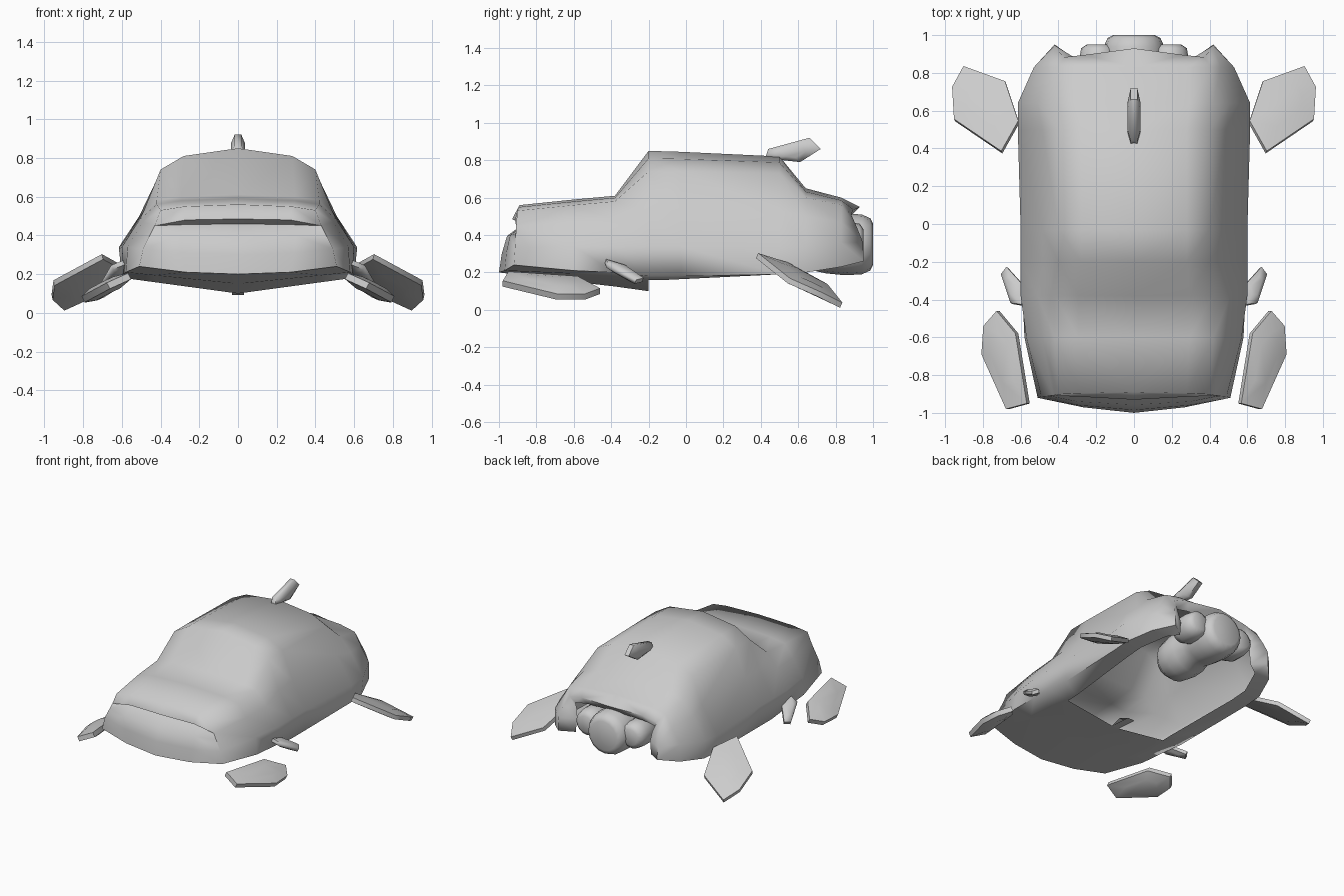
import bpy, bmesh, math
from mathutils import Vector as V

if "Cube" in bpy.data.objects:
    bpy.data.objects.remove(bpy.data.objects["Cube"])


def finish(name, bm, angle, mirror=False):
    bmesh.ops.remove_doubles(bm, verts=bm.verts, dist=0.0005)
    bmesh.ops.recalc_face_normals(bm, faces=bm.faces)
    me = bpy.data.meshes.new(name)
    bm.to_mesh(me)
    bm.free()
    ob = bpy.data.objects.new(name, me)
    bpy.context.collection.objects.link(ob)
    bpy.ops.object.select_all(action='DESELECT')
    ob.select_set(True)
    bpy.context.view_layer.objects.active = ob
    bpy.ops.object.shade_smooth_by_angle(angle=math.radians(angle))
    if mirror:
        m = ob.modifiers.new("mirror", 'MIRROR')
        m.use_clip = True
    return ob


def skin(bm, rows):
    """Quads between successive rows of points."""
    for a, b in zip(rows, rows[1:]):
        for i in range(len(a) - 1):
            quad = []
            for p in (a[i], a[i + 1], b[i + 1], b[i]):
                if all((V(p) - V(q)).length > 0.001 for q in quad):
                    quad.append(p)
            if len(quad) > 2:
                bm.faces.new([bm.verts.new(p) for p in quad])


def section(y_top, y_low, z_top, shoulder, belt, side, sill, notch=0):
    """Half cross-section from the centre line down to the sill."""
    quarter = (shoulder[0] * 0.7, z_top - (z_top - shoulder[1]) * 0.36)
    pts = [(0, z_top), quarter, shoulder, belt, side, sill]
    dip = (0, .7, 1, .5, 0, 0)
    return [(x, y_top + (y_low - y_top) * i / 5 - notch * dip[i], z)
            for i, (x, z) in enumerate(pts)]


# Hull stations: nose, hood, windshield, roof, rear window, deck, tail lip
hull = [
    section(-.89, -.92, .56, (.40, .53), (.43, .45), (.49, .33), (.51, .24)),
    section(-.60, -.60, .59, (.42, .56), (.49, .47), (.57, .34), (.58, .21)),
    section(-.38, -.38, .61, (.42, .58), (.51, .48), (.60, .34), (.59, .20)),
    section(-.20, -.20, .85, (.40, .74), (.485, .53), (.60, .34), (.59, .18)),
    section(-.03, -.03, .845, (.40, .74), (.485, .53), (.60, .34), (.59, .18)),
    section(.50, .50, .82, (.40, .73), (.485, .53), (.615, .33), (.60, .19)),
    section(.64, .64, .65, (.42, .60), (.51, .50), (.615, .34), (.60, .20)),
    section(.83, .83, .60, (.41, .56), (.46, .47), (.53, .36), (.53, .23)),
    section(.93, .95, .55, (.37, .51), (.40, .44), (.42, .36), (.42, .26), .055),
    section(.87, .88, .49, (.34, .46), (.32, .42), (.31, .35), (.32, .25), .02),
]
bm = bmesh.new()
skin(bm, hull)

# Nose with the mouth slot
s = hull[0]
chin = [(0, -1, .20), (.27, -.97, .21), s[5]]
nose = [
    s[:3],
    [(0, -.93, .485), (.27, -.915, .48), s[3]],
    [(0, -.87, .46), (.30, -.86, .455), s[3]],
    [(0, -.957, .395), (.30, -.94, .40), V(s[3]).lerp(V(s[4]), .35)],
    [(0, -.985, .30), (.29, -.96, .31), s[4]],
    chin,
]
skin(bm, nose)

# V-shaped front floor, then rolled-under sills beside the open rear
floor = [chin]
for st, zk in zip(hull[1:4], (.15, .125, .10)):
    e = st[5]
    floor.append([(0, e[1], zk), (.43, e[1], zk + (e[2] - zk) * .73), e])
skin(bm, floor)
sills = [floor[-1][1:], [(.43, -.11, .16), hull[4][5]]]
sills += [[(st[5][0] - w, st[5][1], st[5][2]), st[5]]
          for st, w in zip(hull[5:8], (.13, .13, .13))]
sills.append([hull[9][5], hull[8][5]])
skin(bm, sills)
finish("hull", bm, 80, True)

# Small keel tab behind the front floor
bm = bmesh.new()
skin(bm, [[(x, y, z) for x in (-.03, .03)]
          for y, z in ((-.21, .105), (-.03, .093), (-.12, .13), (-.21, .105))])
finish("keel_tab", bm, 30)


# Engine pods: lobed bodies turned about the y axis
def pod(name, x, z, profile, mirror=False, n=16):
    bm = bmesh.new()
    rows = []
    for y, r in profile:
        rows.append([(x + r * math.cos(2 * math.pi * (k % n) / n), y,
                      z + r * math.sin(2 * math.pi * (k % n) / n)) for k in range(n + 1)])
    for ring in (rows[0], rows[-1]):
        bm.faces.new([bm.verts.new(p) for p in ring[:-1]])
    skin(bm, rows)
    ob = finish(name, bm, 55)
    if mirror:
        ob.modifiers.new("mirror", 'MIRROR')


pod("main_engine", 0, .35, [(.34, .03), (.36, .09), (.43, .15), (.52, .165), (.61, .16),
                            (.68, .14), (.75, .155), (.85, .165), (.94, .16),
                            (.985, .14), (1.0, .11)])
pod("side_engine", .19, .37, [(.70, .03), (.73, .07), (.79, .10), (.87, .10),
                              (.93, .09), (.95, .06)], True)


# Fins: plates with slightly domed faces
def fin(name, outline, t, mirror=True):
    pts = [V(p) for p in outline]
    c = sum(pts, V()) / len(pts)
    n = V()
    for a, b in zip(pts, pts[1:] + pts[:1]):
        n += (a - c).cross(b - c)
    n.normalize()
    bm = bmesh.new()
    rings = []
    for f, h in ((.5, -1), (1, -.5), (1, .5), (.5, 1)):
        ring = [c + (p - c) * f + n * h * t for p in pts]
        rings.append(ring + ring[:1])
    skin(bm, rings)
    for ring in (rings[0], rings[-1]):
        bm.faces.new([bm.verts.new(p) for p in ring[:-1]])
    ob = finish(name, bm, 60)
    if mirror:
        ob.modifiers.new("mirror", 'MIRROR')


fin("rear_fin", [(.70, .38, .29), (.95, .55, .155), (.96, .72, .08),
                 (.90, .83, .025), (.68, .75, .125), (.61, .54, .24)], .03)
fin("front_fin", [(.72, -.46, .10), (.79, -.54, .07), (.80, -.69, .07),
                  (.67, -.98, .14), (.56, -.95, .19), (.62, -.58, .165)], .035)
fin("small_fin", [(.67, -.23, .16), (.70, -.27, .15), (.65, -.42, .235),
                  (.59, -.43, .26), (.58, -.33, .23)], .025)
fin("roof_fin", [(0, .42, .80), (0, .44, .86), (0, .66, .92), (0, .72, .86),
                 (0, .61, .79), (0, .52, .80)], .035, False)
